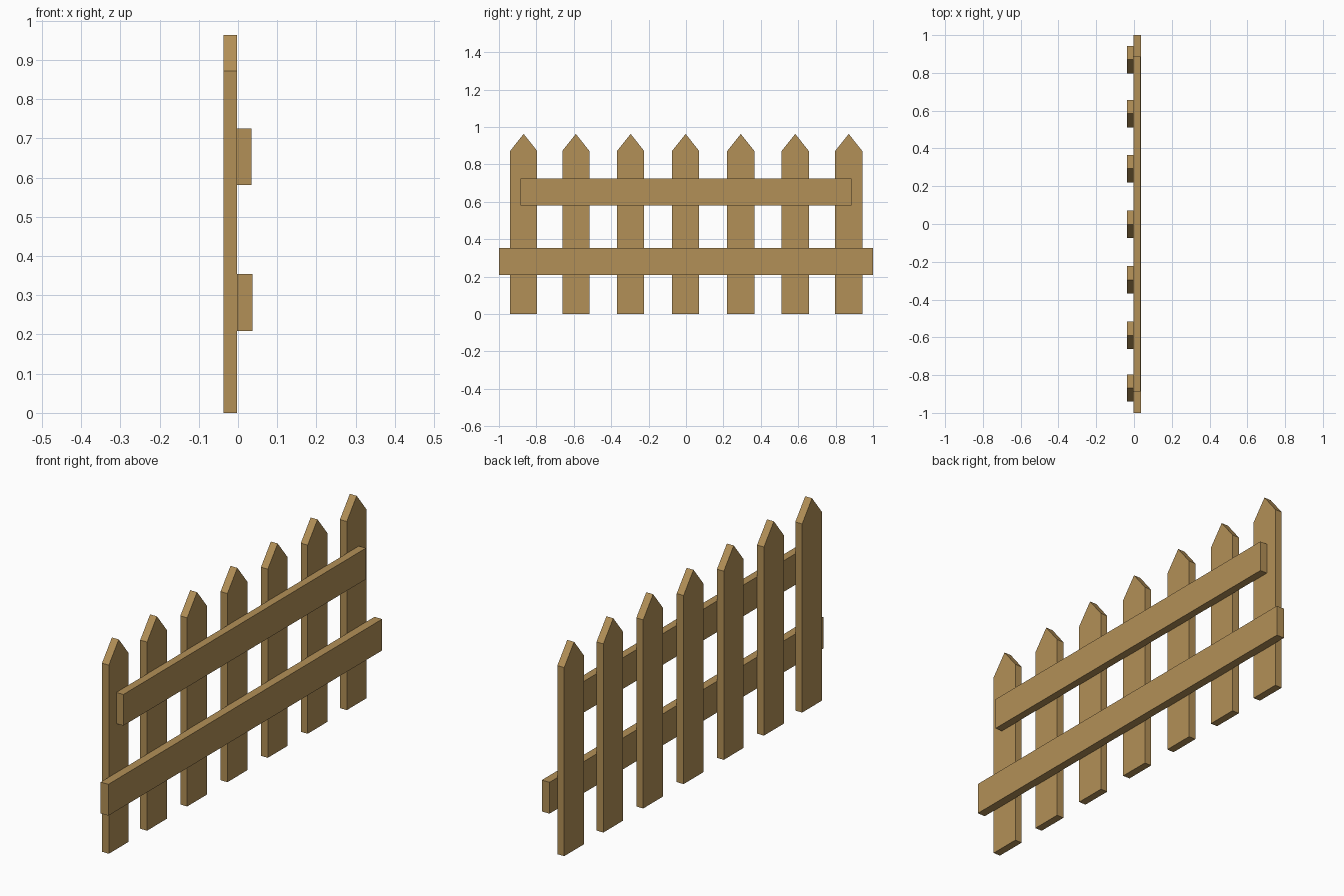
import bpy, bmesh

if "Cube" in bpy.data.objects:
    bpy.data.objects.remove(bpy.data.objects["Cube"])

wood = bpy.data.materials.new("wood")
wood.diffuse_color = (0.45, 0.28, 0.095, 1)
wood.use_nodes = True
wood.node_tree.nodes["Principled BSDF"].inputs["Base Color"].default_value = wood.diffuse_color


def board(name, outline, x0, x1):
    """Extrude a (y, z) outline along x from x0 to x1."""
    bm = bmesh.new()
    face = bm.faces.new([bm.verts.new((x0, y, z)) for y, z in outline])
    ext = bmesh.ops.extrude_face_region(bm, geom=[face])
    verts = [g for g in ext["geom"] if isinstance(g, bmesh.types.BMVert)]
    bmesh.ops.translate(bm, verts=verts, vec=(x1 - x0, 0, 0))
    bmesh.ops.recalc_face_normals(bm, faces=bm.faces)
    mesh = bpy.data.meshes.new(name)
    bm.to_mesh(mesh)
    bm.free()
    mesh.materials.append(wood)
    obj = bpy.data.objects.new(name, mesh)
    bpy.context.collection.objects.link(obj)
    return obj


def rail(name, half, z0, z1, x1):
    board(name, [(-half, z0), (half, z0), (half, z1), (-half, z1)], -0.002, x1)


# Pointed pickets
w = 0.0725
for i, y in enumerate((-0.868, -0.589, -0.296, -0.002, 0.293, 0.584, 0.870)):
    board(f"picket_{i + 1}",
          [(y - w, 0), (y + w, 0), (y + w, 0.872), (y, 0.963), (y - w, 0.872)],
          -0.037, -0.002)

# Cross rails
rail("lower_rail", 1.0, 0.209, 0.354, 0.037)
rail("upper_rail", 0.886, 0.581, 0.725, 0.034)
